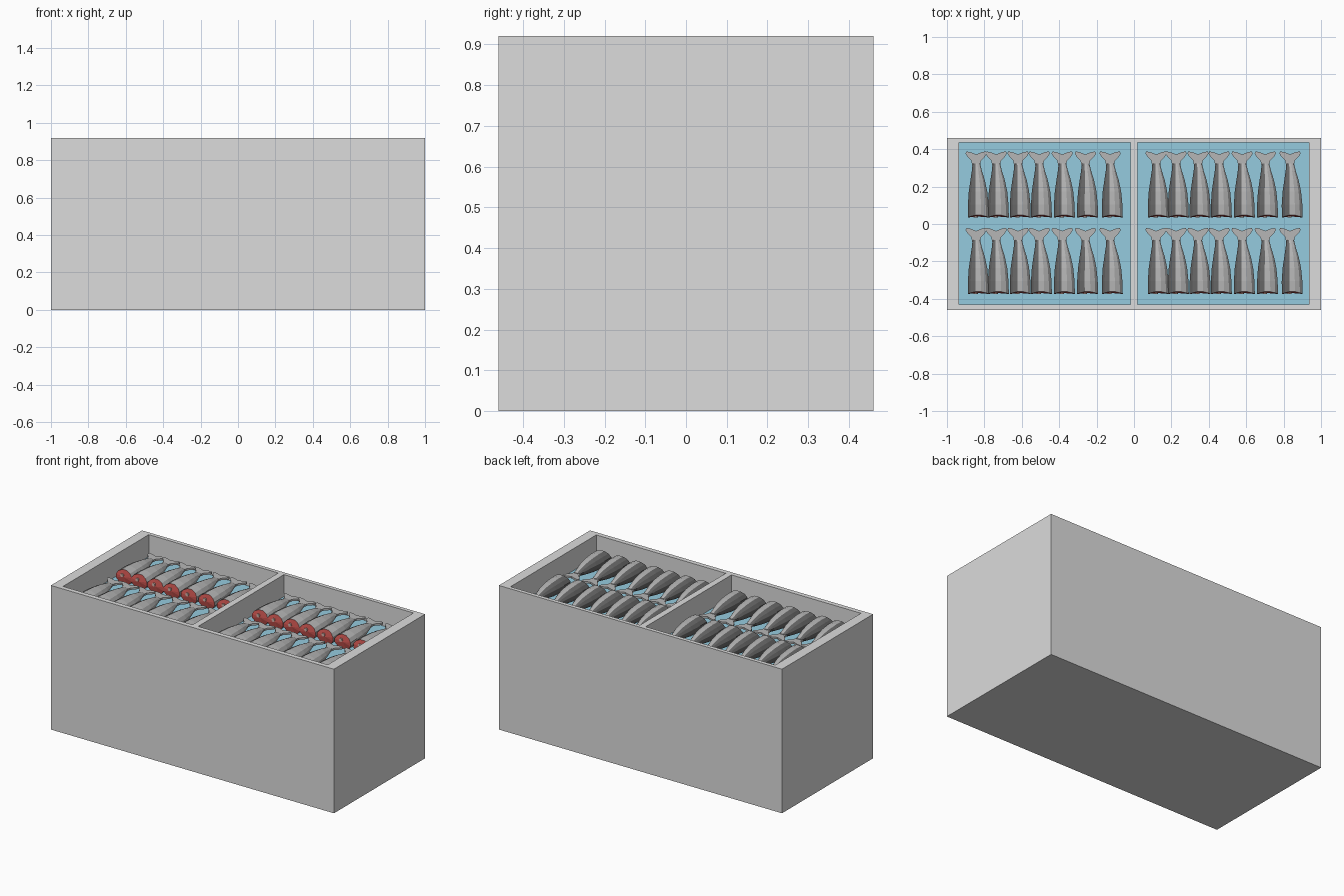
import bpy, bmesh, math
from mathutils import Matrix, Vector

if "Cube" in bpy.data.objects:
    bpy.data.objects.remove(bpy.data.objects["Cube"])


def material(name, rgb):
    m = bpy.data.materials.new(name)
    m.diffuse_color = (*rgb, 1)
    m.use_nodes = True
    m.node_tree.nodes["Principled BSDF"].inputs["Base Color"].default_value = m.diffuse_color
    return m


GREY = material("box_grey", (0.716, 0.716, 0.716))
ICE = material("ice_blue", (0.30, 0.60, 0.74))
SILVER = material("fish_silver", (0.47, 0.47, 0.47))
DARK = material("fish_dark_back", (0.14, 0.14, 0.14))
RED = material("cut_flesh_red", (0.60, 0.09, 0.08))
BONE = material("bone_pink", (0.68, 0.45, 0.40))


def to_mesh(name, bm, mats):
    me = bpy.data.meshes.new(name)
    bm.to_mesh(me)
    bm.free()
    for m in mats:
        me.materials.append(m)
    return me


def add_object(name, me, loc=(0, 0, 0)):
    ob = bpy.data.objects.new(name, me)
    ob.location = loc
    bpy.context.collection.objects.link(ob)
    return ob


def cube(bm, lo, hi):
    lo, hi = Vector(lo), Vector(hi)
    bmesh.ops.create_cube(bm, size=1, matrix=Matrix.Translation((lo + hi) / 2)
                          @ Matrix.Diagonal((*(hi - lo), 1)))


# Storage box with two sunken compartments
TOP, ICE_Z, FLOOR = 0.92, 0.78, 0.75
X0, X1, Y0, Y1 = 0.02, 0.935, -0.43, 0.435
bm = bmesh.new()
cube(bm, (-1, -0.46, 0), (1, 0.46, TOP))
for co, no in [((s * x, 0, 0), (1, 0, 0)) for s in (-1, 1) for x in (X0, X1)] + \
              [((0, y, 0), (0, 1, 0)) for y in (Y0, Y1)]:
    bmesh.ops.bisect_plane(bm, geom=bm.verts[:] + bm.edges[:] + bm.faces[:],
                           plane_co=co, plane_no=no)
bm.normal_update()
pockets = []
for f in bm.faces:
    c = f.calc_center_median()
    if f.normal.z > 0.9 and X0 < abs(c.x) < X1 and Y0 < c.y < Y1:
        pockets.append(f)
new = bmesh.ops.extrude_discrete_faces(bm, faces=pockets)["faces"]
for v in {v for f in new for v in f.verts}:
    v.co.z = FLOOR
bmesh.ops.recalc_face_normals(bm, faces=bm.faces[:])
add_object("storage_box", to_mesh("storage_box", bm, [GREY]))

# Ice bed in each compartment
for s, side in ((-1, "left"), (1, "right")):
    bm = bmesh.new()
    a, b = sorted((s * X0, s * X1))
    cube(bm, (a, Y0, FLOOR), (b, Y1, ICE_Z))
    add_object("ice_bed_" + side, to_mesh("ice_bed", bm, [ICE]))

# Headless fish lying on its side: dark back towards -x, tail towards +y
N = 12
SECTIONS = [  # y, half width, half thickness, centre x
    (0.0, 0.058, 0.046, 0.002), (0.07, 0.057, 0.048, 0.001),
    (0.14, 0.051, 0.043, 0.0), (0.20, 0.040, 0.034, -0.002),
    (0.25, 0.028, 0.022, -0.006), (0.29, 0.021, 0.010, -0.009)]
bm = bmesh.new()
rings = []
for i, (y, w, t, cx) in enumerate(SECTIONS):
    ring = []
    for k in range(N):
        a = math.tau * (k + 0.5) / N
        dy = 0.014 * math.sin(a) ** 2 if i == 0 else 0
        ring.append(bm.verts.new((cx + w * math.cos(a), y + dy, t * math.sin(a))))
    rings.append(ring)
for r0, r1 in zip(rings, rings[1:]):
    for k in range(N):
        j = (k + 1) % N
        f = bm.faces.new((r0[k], r0[j], r1[j], r1[k]))
        f.material_index = 1 if math.cos(math.tau * (k + 1) / N) < -0.3 else 0
bm.faces.new(rings[-1])

# Red cut face, slightly domed
centre = bm.verts.new((0, 0.006, 0))
for k in range(N):
    bm.faces.new((rings[0][k], rings[0][(k + 1) % N], centre)).material_index = 2

# Forked tail fin
half = [(0.020, 0.275), (0.026, 0.305), (0.046, 0.325), (0.057, 0.343),
        (0.052, 0.354), (0.030, 0.350)]
outline = half + [(0, 0.338)] + [(-x, y) for x, y in reversed(half)]
low, high = [[bm.verts.new((x - 0.010, y, z)) for x, y in outline] for z in (-0.006, 0.006)]
bm.faces.new(low)
bm.faces.new(high)
for k in range(len(outline)):
    j = (k + 1) % len(outline)
    bm.faces.new((low[k], low[j], high[j], high[k]))

# Bone spot on the cut face
spot = bmesh.ops.create_cone(bm, cap_ends=True, segments=8, radius1=0.011, radius2=0.011,
                             depth=0.009, matrix=Matrix.Translation((-0.012, 0.005, 0.010))
                             @ Matrix.Rotation(math.pi / 2, 4, 'X'))
for f in {f for v in spot["verts"] for f in v.link_faces}:
    f.material_index = 3
bmesh.ops.recalc_face_normals(bm, faces=bm.faces[:])
fish = to_mesh("fish", bm, [SILVER, DARK, RED, BONE])

# Two rows of seven fish in each compartment
for dx in (0, 0.962):
    for y in (0.034, -0.375):
        for x in (-0.834, -0.727, -0.61, -0.497, -0.374, -0.25, -0.118):
            add_object("fish", fish, (x + dx, y, 0.826))
